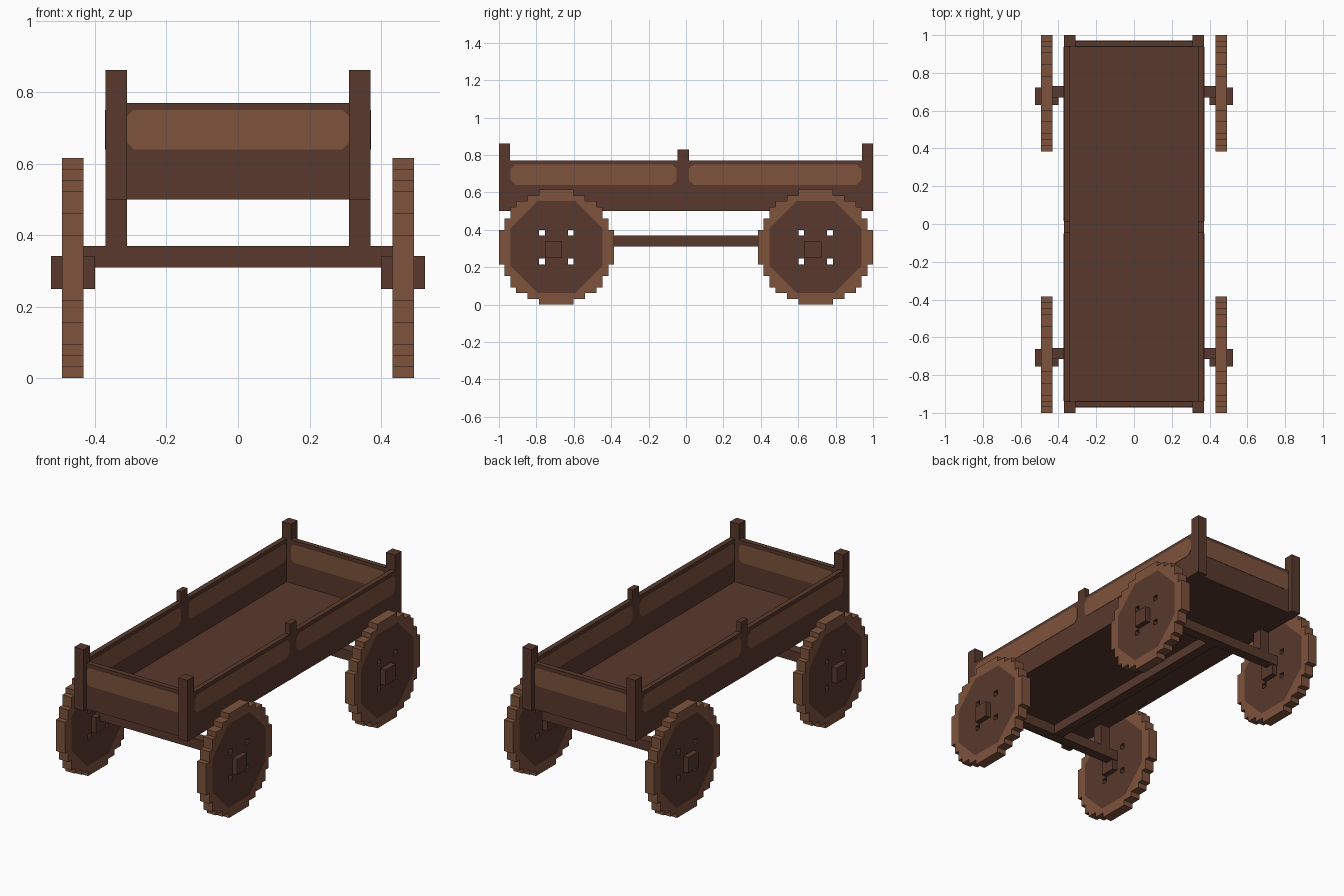
import bpy, bmesh
from mathutils import Matrix, Vector

if "Cube" in bpy.data.objects:
    bpy.data.objects.remove(bpy.data.objects["Cube"], do_unlink=True)


def material(name, rgb):
    m = bpy.data.materials.new(name)
    m.use_nodes = True
    m.diffuse_color = (*rgb, 1)
    bsdf = next(n for n in m.node_tree.nodes if n.type == 'BSDF_PRINCIPLED')
    bsdf.inputs["Base Color"].default_value = (*rgb, 1)
    return m


DARK = material("dark wood", (0.0976, 0.0409, 0.0262))
LIGHT = material("light wood", (0.205, 0.0865, 0.0452))


def add_object(name, mesh, mat):
    mesh.materials.clear()
    mesh.materials.append(mat)
    ob = bpy.data.objects.new(name, mesh)
    bpy.context.collection.objects.link(ob)
    return ob


def box(name, x, y, z, mat=DARK):
    """Box from (min, max) ranges on each axis."""
    bm = bmesh.new()
    bmesh.ops.create_cube(bm, size=1)
    for v in bm.verts:
        v.co = Vector([r[0] if c < 0 else r[1] for c, r in zip(v.co, (x, y, z))])
    bmesh.ops.recalc_face_normals(bm, faces=bm.faces)
    mesh = bpy.data.meshes.new(name)
    bm.to_mesh(mesh)
    bm.free()
    return add_object(name, mesh, mat)


def span(centre, half):
    return (centre - half, centre + half)


# Maps a flat outline to a plate: outline (u, v) and thickness t
ALONG_SIDE = Matrix(((0, 0, 1), (1, 0, 0), (0, 1, 0))).to_4x4()   # u=y, v=z, t=x
ALONG_END = Matrix(((1, 0, 0), (0, 0, -1), (0, 1, 0))).to_4x4()   # u=x, v=z, t=-y


def plate(name, outlines, thickness, axes, location, mat):
    """Extruded flat shape; outlines after the first are holes."""
    cu = bpy.data.curves.new(name, 'CURVE')
    cu.dimensions = '2D'
    cu.fill_mode = 'BOTH'
    cu.extrude = thickness / 2
    for pts in outlines:
        sp = cu.splines.new('POLY')
        sp.points.add(len(pts) - 1)
        for p, (u, v) in zip(sp.points, pts):
            p.co = (u, v, 0, 1)
        sp.use_cyclic_u = True
    tmp = bpy.data.objects.new(name + "_curve", cu)
    bpy.context.collection.objects.link(tmp)
    deps = bpy.context.evaluated_depsgraph_get()
    mesh = bpy.data.meshes.new_from_object(tmp.evaluated_get(deps))
    bpy.data.objects.remove(tmp, do_unlink=True)
    bpy.data.curves.remove(cu)
    mesh.transform(Matrix.Translation(location) @ axes)
    bm = bmesh.new()
    bm.from_mesh(mesh)
    bmesh.ops.remove_doubles(bm, verts=bm.verts, dist=1e-5)
    bmesh.ops.recalc_face_normals(bm, faces=bm.faces)
    bm.to_mesh(mesh)
    bm.free()
    for poly in mesh.polygons:
        poly.use_smooth = False
        poly.material_index = 0
    return add_object(name, mesh, mat)


def four_way(quarter):
    """Mirror a first-quadrant outline into a closed loop."""
    top = quarter + [(-u, v) for u, v in reversed(quarter)]
    return top + [(-u, -v) for u, v in top]


def chamfered(w, h, c):
    return four_way([(w / 2, h / 2 - c), (w / 2 - c, h / 2)])


# Bed: floor, side walls, end walls
box("floor", (-0.34, 0.34), (-0.94, 0.94), (0.50, 0.515))
WALL = (0.50, 0.77)
PANEL_Z, PANEL_H = 0.695, 0.11
for side, s in (("left", 1), ("right", -1)):
    box(side + "_side_wall", sorted((s * 0.34, s * 0.37)), (-0.94, 0.94), WALL)
    box(side + "_middle_post", sorted((s * 0.34, s * 0.371)), (-0.045, 0.015), (0.50, 0.83))
    # Light panels on both faces of the side walls
    for face, x in (("outer", 0.37), ("inner", 0.34)):
        for part, y0, y1 in (("front", -0.937, -0.05), ("back", 0.015, 0.937)):
            plate(f"{side}_{part}_{face}_panel", [chamfered(y1 - y0, PANEL_H, 0.025)],
                  0.004, ALONG_SIDE, (s * x, (y0 + y1) / 2, PANEL_Z), LIGHT)

for end, e in (("front", -1), ("back", 1)):
    box(end + "_wall", (-0.31, 0.31), sorted((e * 0.94, e * 0.97)), WALL)
    # Strips that close the inner corners beside the posts
    for face, y in (("outer", 0.97), ("inner", 0.94)):
        plate(f"{end}_{face}_panel", [chamfered(0.62, PANEL_H, 0.018)],
              0.004, ALONG_END, (0, e * y, PANEL_Z), LIGHT)
    for side, s in (("left", 1), ("right", -1)):
        box(f"{end}_{side}_corner_post", sorted((s * 0.31, s * 0.37)),
            sorted((e * 0.94, e * 1.0)), (0.50, 0.862))

# Undercarriage: centre beam, axles and their supports
box("centre_beam", (-0.03, 0.03), (-0.66, 0.68), (0.312, 0.369))
U = 0.01538
STAIRS = [(20, 6), (18, 10), (16, 14), (14, 16), (10, 18), (6, 20)]
quarter = [(20, 0)]
quarter = []
for i, (u, v) in enumerate(STAIRS):
    quarter.append((u * U, v * U))
    if i + 1 < len(STAIRS):
        quarter.append((STAIRS[i + 1][0] * U, v * U))
RIM = four_way(quarter)
OCTAGON = chamfered(32 * U, 32 * U, 9.5 * U)
HOLES = [[(a * 5 * U + du * U, b * 5 * U + dv * U)
          for du, dv in ((-1, -1), (1, -1), (1, 1), (-1, 1))]
         for a in (-1, 1) for b in (-1, 1)]

for end, yc in (("front", -0.6925), ("back", 0.6925)):
    axle_y = span(yc + 0.007, 0.03)
    box(end + "_axle", (-0.45, 0.45), axle_y, (0.31, 0.37))
    for side, s in (("left", 1), ("right", -1)):
        box(f"{end}_{side}_axle_support", sorted((s * 0.31, s * 0.37)), axle_y, (0.37, 0.50))
        # Stepped wheel with a dark eight-sided face, four holes and a square hub
        at = (s * 0.4615, yc, 20 * U)
        plate(f"{end}_{side}_wheel_rim", [RIM, OCTAGON], 0.06, ALONG_SIDE, at, LIGHT)
        plate(f"{end}_{side}_wheel_disc", [OCTAGON] + HOLES, 0.06, ALONG_SIDE, at, DARK)
        box(f"{end}_{side}_hub", sorted((s * 0.40, s * 0.523)),
            span(yc - U, 3 * U), span(19.2 * U, 3 * U))
